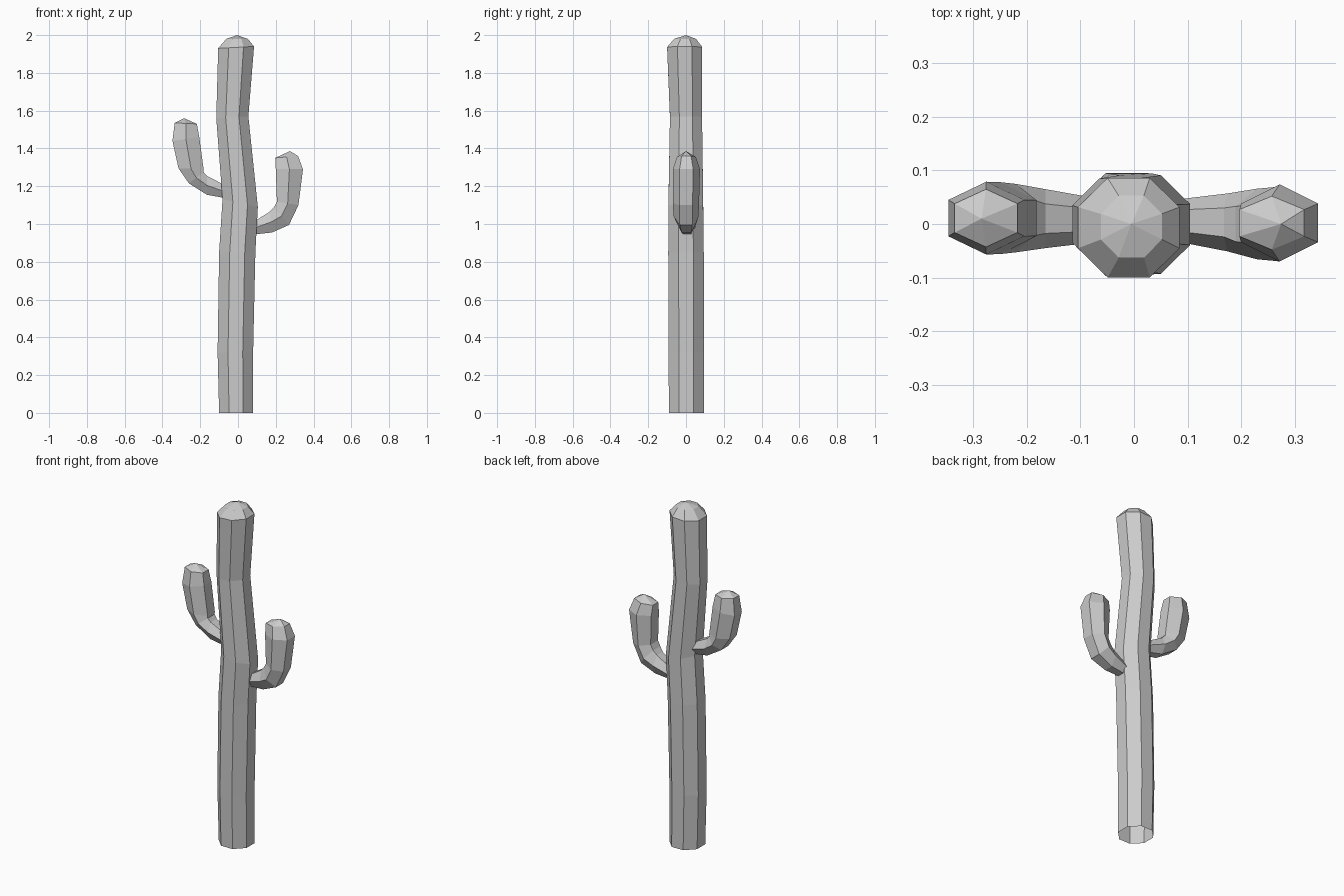
import bpy, bmesh
from math import cos, sin, pi
from mathutils import Vector


def limb(name, sides, rings, tip):
    """Skin a faceted tube through rings (x1, z1, x2, z2, half depth, y centre), closed by a tip."""
    angles = [pi / sides + 2 * pi * k / sides for k in range(sides)]
    cmax = max(cos(a) for a in angles)
    smax = max(sin(a) for a in angles)
    bm = bmesh.new()
    loops = []
    for x1, z1, x2, z2, depth, yc in rings:
        outer, inner = Vector((x1, yc, z1)), Vector((x2, yc, z2))
        mid, half = (outer + inner) / 2, (outer - inner) / 2
        loops.append([bm.verts.new(mid + half * (cos(a) / cmax)
                                   + Vector((0, depth * sin(a) / smax, 0))) for a in angles])
    for lo, hi in zip(loops, loops[1:]):
        for k in range(sides):
            n = (k + 1) % sides
            bm.faces.new((lo[k], lo[n], hi[n], hi[k]))
    apex = bm.verts.new(tip)
    for k in range(sides):
        bm.faces.new((loops[-1][k], loops[-1][(k + 1) % sides], apex))
    bmesh.ops.recalc_face_normals(bm, faces=bm.faces[:])
    mesh = bpy.data.meshes.new(name)
    bm.to_mesh(mesh)
    bm.free()
    obj = bpy.data.objects.new(name, mesh)
    bpy.context.collection.objects.link(obj)
    return obj


# Eight-sided trunk with a slight bend, open underneath
limb("trunk", 8, [
    (0.08, 0.0, -0.10, 0.0, 0.092, 0.002),
    (0.08, 0.32, -0.108, 0.32, 0.094, 0.001),
    (0.092, 0.85, -0.10, 0.85, 0.094, 0.0),
    (0.105, 1.09, -0.082, 1.13, 0.092, -0.001),
    (0.055, 1.57, -0.115, 1.56, 0.085, 0.0),
    (0.085, 1.94, -0.105, 1.93, 0.093, -0.007),
    (0.052, 1.98, -0.062, 1.98, 0.058, -0.005),
], (-0.005, 0.0, 2.0))

# Six-sided lower arm on the right
limb("right_arm", 6, [
    (0.04, 0.94, 0.04, 0.985, 0.033, 0.008),
    (0.18, 0.955, 0.168, 1.065, 0.054, 0.003),
    (0.27, 0.995, 0.19, 1.088, 0.066, 0.0),
    (0.32, 1.10, 0.206, 1.118, 0.069, 0.0),
    (0.344, 1.29, 0.20, 1.29, 0.072, 0.002),
    (0.318, 1.36, 0.197, 1.35, 0.05, 0.002),
], (0.275, 0.0, 1.386))

# Six-sided upper arm on the left
limb("left_arm", 6, [
    (-0.03, 1.13, -0.03, 1.185, 0.035, 0.006),
    (-0.165, 1.155, -0.165, 1.255, 0.055, 0.010),
    (-0.26, 1.215, -0.182, 1.275, 0.064, 0.011),
    (-0.315, 1.295, -0.182, 1.29, 0.067, 0.011),
    (-0.347, 1.44, -0.205, 1.46, 0.068, 0.011),
    (-0.335, 1.535, -0.218, 1.53, 0.054, 0.011),
], (-0.285, 0.01, 1.56))
